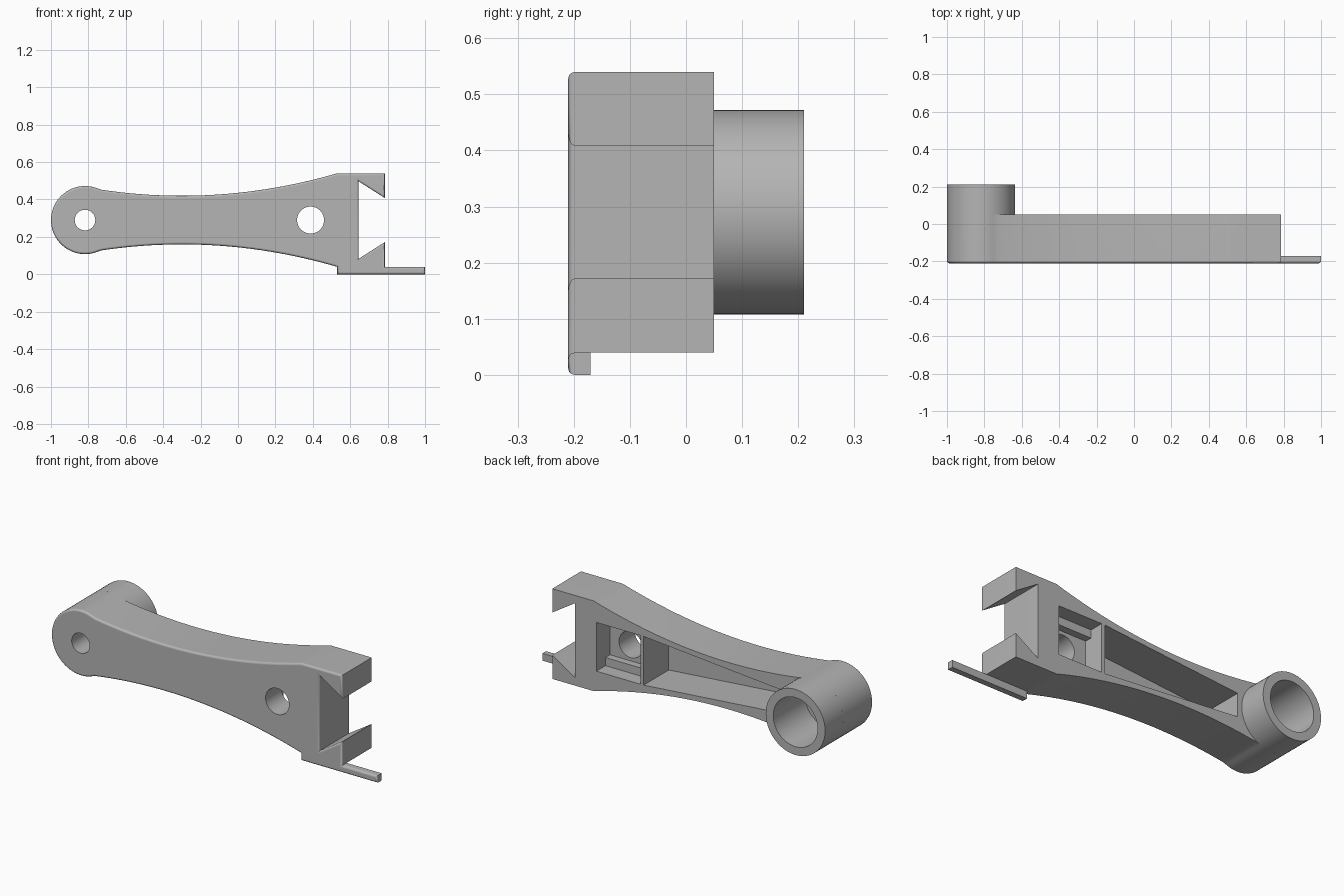
import bpy, bmesh, math

old = bpy.data.objects.get("Cube")
if old:
    bpy.data.objects.remove(old, do_unlink=True)

FRONT, BACK, BOSS_BACK = -0.21, 0.05, 0.21
PLATE = -0.17          # rear of the thin front skin
FLOOR = -0.07          # floor of bore and square pocket
MID = 0.29             # height of the arm's centre line
PIVOT_X, PIVOT_R, BORE_R = -0.818, 0.182, 0.136

grey = bpy.data.materials.new("plain grey")
grey.use_nodes = True
colour = (0.46, 0.46, 0.46, 1)
grey.diffuse_color = colour
grey.node_tree.nodes["Principled BSDF"].inputs["Base Color"].default_value = colour


def prism(name, outline, y0, y1, round_front=0):
    """Extrude an x-z outline from y0 to y1, optionally rounding its front rim."""
    bm = bmesh.new()
    face = bm.faces.new([bm.verts.new((x, y0, z)) for x, z in outline])
    new = bmesh.ops.extrude_face_region(bm, geom=[face])["geom"]
    bmesh.ops.translate(bm, vec=(0, y1 - y0, 0),
                        verts=[v for v in new if isinstance(v, bmesh.types.BMVert)])
    bmesh.ops.recalc_face_normals(bm, faces=bm.faces)
    if round_front:
        rim = [e for e in bm.edges if all(abs(v.co.y - y0) < 1e-5 for v in e.verts)]
        bmesh.ops.bevel(bm, geom=rim, offset=round_front, segments=3,
                        profile=0.5, affect='EDGES')
    mesh = bpy.data.meshes.new(name)
    bm.to_mesh(mesh)
    bm.free()
    mesh.materials.append(grey)
    obj = bpy.data.objects.new(name, mesh)
    bpy.context.collection.objects.link(obj)
    return obj


def arc(x, r, start=0, end=360, n=64):
    steps = n if end - start == 360 else n + 1
    angles = [math.radians(start + (end - start) * i / n) for i in range(steps)]
    return [(x + r * math.cos(a), MID + r * math.sin(a)) for a in angles]


def box(x0, x1, z0, z1):
    return [(x0, z0), (x1, z0), (x1, z1), (x0, z1)]


def activate(obj):
    bpy.ops.object.select_all(action='DESELECT')
    obj.select_set(True)
    bpy.context.view_layer.objects.active = obj


def cut(obj, outline, y0, y1):
    cutter = prism("cutter", outline, y0, y1)
    cutter.hide_render = True
    mod = obj.modifiers.new("cut", 'BOOLEAN')
    mod.operation, mod.solver, mod.object = 'DIFFERENCE', 'EXACT', cutter
    activate(obj)
    bpy.ops.object.modifier_apply(modifier=mod.name)
    bpy.data.objects.remove(cutter, do_unlink=True)


def finish(obj):
    activate(obj)
    bpy.ops.object.shade_smooth_by_angle(angle=math.radians(35))
    obj.modifiers.new("clean shading", 'WEIGHTED_NORMAL').keep_sharp = True


# Arm outline: waisted edges, dovetail jaw, thin strip and round pivot end
def half_height(x):
    return 0.13 + 0.174 * (x + 0.3) ** 2


waist = [(x, half_height(x)) for x in (-0.73 + 1.26 * i / 28 for i in range(29))]
upper = [(x, MID + h) for x, h in waist]
lower = [(x, MID - h) for x, h in waist]
jaw = [(0.785, 0.54), (0.785, 0.408), (0.645, 0.497), (0.645, 0.083), (0.785, 0.172)]
strip = [(0.785, 0.04), (1, 0.04), (1, 0), (0.53, 0)]
outline = upper + jaw + strip + lower[::-1] + arc(PIVOT_X, PIVOT_R, 67, 293, 44)[::-1]
arm = prism("arm", outline, FRONT, BACK, round_front=0.012)

# Leave the strip only as thick as the front skin
cut(arm, box(0.5, 1.1, -0.1, 0.04), PLATE, 0.3)

# Long tapered pocket in the back
cut(arm, [(-0.61, 0.225), (0.225, 0.155), (0.225, 0.425), (-0.61, 0.355)], PLATE, 0.3)

# Square pocket with a ledge along its top and bottom
cut(arm, box(0.245, 0.515, 0.155, 0.425), -0.03, 0.3)
cut(arm, box(0.245, 0.515, 0.2, 0.38), FLOOR, 0.3)

# Bolt hole, pivot hole and pivot bore
cut(arm, arc(0.388, 0.072, n=48), -0.3, 0.0)
cut(arm, arc(PIVOT_X, 0.055, n=48), -0.3, 0.0)
cut(arm, arc(PIVOT_X, BORE_R), FLOOR, 0.3)
finish(arm)

# Hollow boss behind the pivot end
boss = prism("pivot_boss", arc(PIVOT_X, PIVOT_R), BACK, BOSS_BACK)
cut(boss, arc(PIVOT_X, BORE_R), BACK - 0.1, BOSS_BACK + 0.1)
finish(boss)
